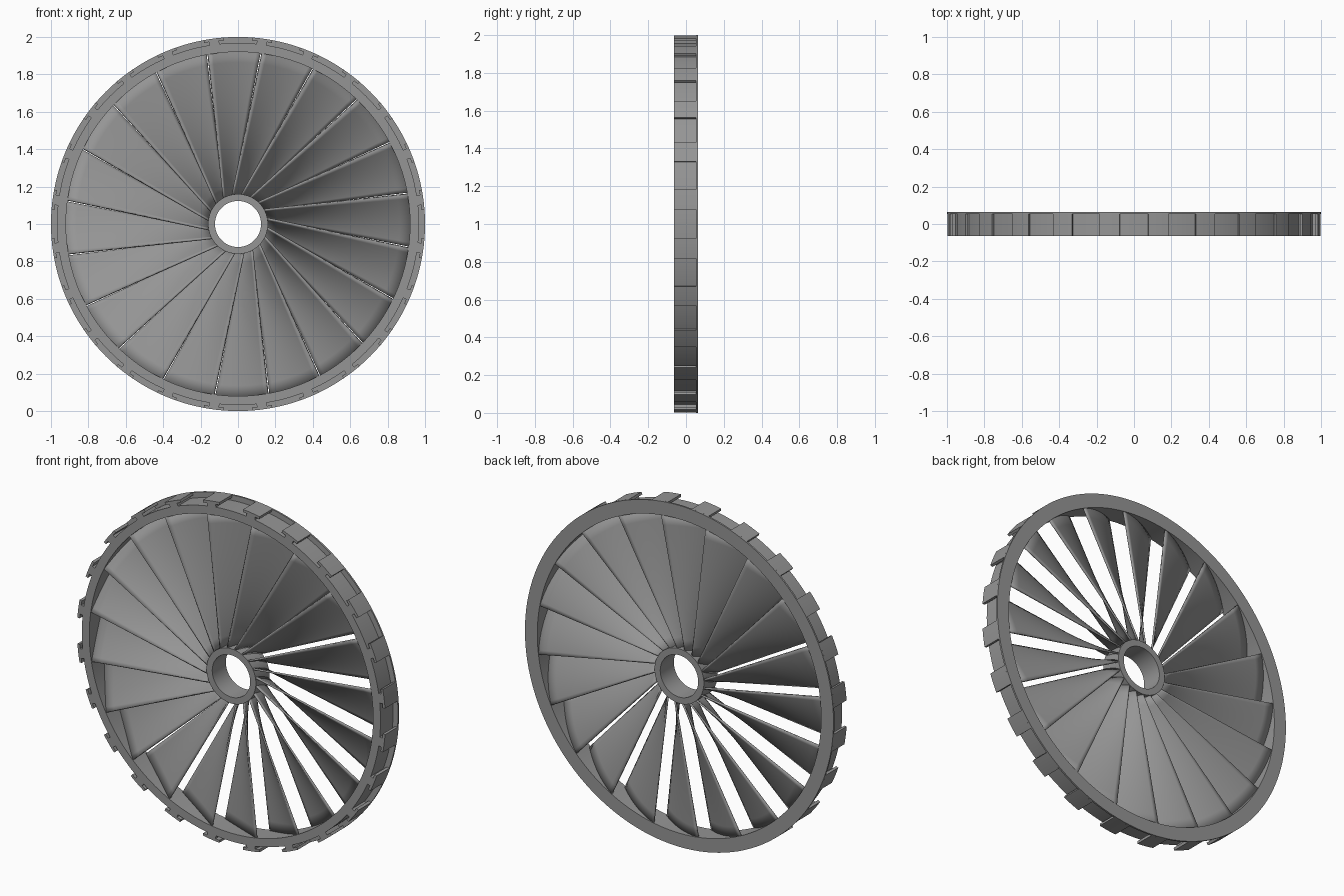
import bpy, bmesh
from math import sin, cos, pi, radians
from mathutils import Vector

cube = bpy.data.objects.get("Cube")
if cube:
    bpy.data.objects.remove(cube)

FRONT, BACK = -0.063, 0.063
PLATE = 0.053          # front of the closing plate behind the slots
BLADES, SLOTS = 20, 24

grey = bpy.data.materials.new("mid grey")
grey.use_nodes = True
colour = (0.3, 0.3, 0.3, 1)
grey.diffuse_color = colour
grey.node_tree.nodes["Principled BSDF"].inputs["Base Color"].default_value = colour


def polar(r, a, y):
    return Vector((r * cos(a), y, 1 + r * sin(a)))


def finish(bm, name):
    bmesh.ops.recalc_face_normals(bm, faces=bm.faces)
    mesh = bpy.data.meshes.new(name)
    bm.to_mesh(mesh)
    bm.free()
    mesh.materials.append(grey)
    ob = bpy.data.objects.new(name, mesh)
    bpy.context.collection.objects.link(ob)
    bpy.ops.object.select_all(action='DESELECT')
    ob.select_set(True)
    bpy.context.view_layer.objects.active = ob
    bpy.ops.object.shade_smooth_by_angle(angle=radians(30))
    return ob


def annulus(name, r_in, r_out, y0, y1, segs=144):
    bm = bmesh.new()
    profile = [(r_in, y0), (r_out, y0), (r_out, y1), (r_in, y1)]
    rows = [[bm.verts.new(polar(r, 2 * pi * i / segs, y)) for r, y in profile]
            for i in range(segs)]
    for i, a in enumerate(rows):
        b = rows[(i + 1) % segs]
        for j in range(4):
            k = (j + 1) % 4
            bm.faces.new((a[j], a[k], b[k], b[j]))
    return finish(bm, name)


# Hub and rim
annulus("hub", 0.123, 0.16, FRONT, BACK, 72)
annulus("rim_body", 0.92, 0.968, FRONT, PLATE)
annulus("rim_back_plate", 0.92, 1.0, PLATE, BACK)

# T-shaped teeth around the rim, leaving undercut slots between them
half_neck = pi / SLOTS - radians(5.9)
half_cap = pi / SLOTS - radians(4.4)
side = [(0.966, half_neck), (0.985, half_neck), (0.985, half_cap)]
arc = [(1.0, half_cap * (1 - i / 3)) for i in range(7)]
outline = side + arc + [(r, -a) for r, a in reversed(side)]
bm = bmesh.new()
for n in range(SLOTS):
    mid = 2 * pi * (n + 0.5) / SLOTS
    front = [bm.verts.new(polar(r, mid + a, FRONT)) for r, a in outline]
    back = [bm.verts.new(polar(r, mid + a, PLATE)) for r, a in outline]
    bm.faces.new(front)
    bm.faces.new(back)
    for i in range(len(outline)):
        j = (i + 1) % len(outline)
        bm.faces.new((front[i], front[j], back[j], back[i]))
finish(bm, "rim_teeth")

# Curved blades: a straight leading edge swept back around the axis
LENGTH_STEPS, CHORD_STEPS = 12, 12
sweep = radians(17.5)
bm = bmesh.new()
for n in range(BLADES):
    tip_angle = radians(10) + 2 * pi * n / BLADES
    root = polar(0.15, tip_angle + radians(20), 0)
    tip = polar(0.93, tip_angle, 0)
    grid = []
    for i in range(LENGTH_STEPS + 1):
        p = root.lerp(tip, i / LENGTH_STEPS) - Vector((0, 0, 1))
        row = []
        for j in range(CHORD_STEPS + 1):
            u = j / CHORD_STEPS
            t = -sweep * u
            depth = u + 0.45 * u * (1 - u)
            row.append(bm.verts.new((p.x * cos(t) - p.z * sin(t),
                                     -0.057 + 0.114 * depth,
                                     1 + p.x * sin(t) + p.z * cos(t))))
        grid.append(row)
    for a, b in zip(grid, grid[1:]):
        for j in range(CHORD_STEPS):
            bm.faces.new((a[j], a[j + 1], b[j + 1], b[j]))
blades = finish(bm, "blades")
solid = blades.modifiers.new("thickness", 'SOLIDIFY')
solid.thickness = 0.01
solid.offset = 0
